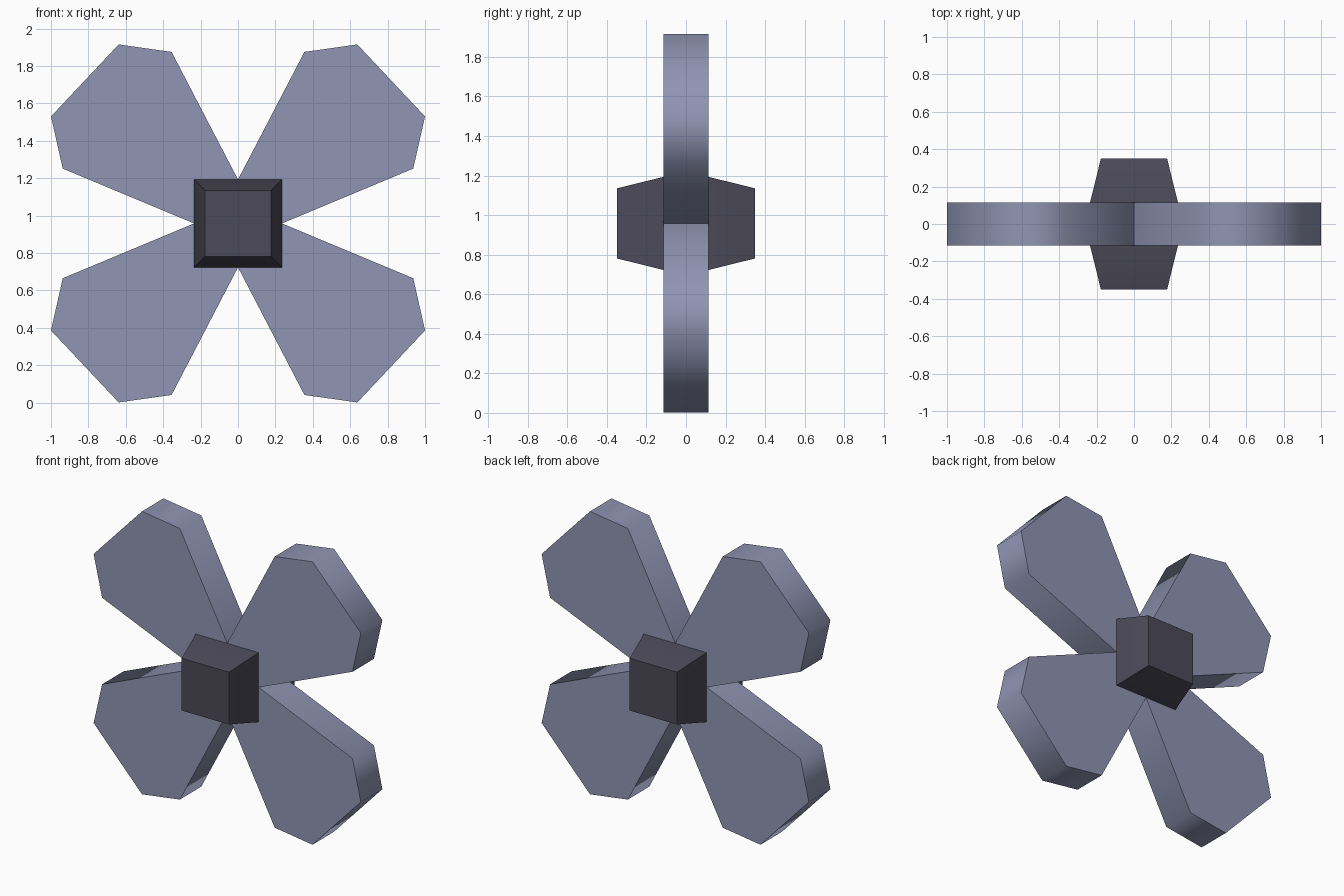
import bpy, bmesh, math

if "Cube" in bpy.data.objects:
    bpy.data.objects.remove(bpy.data.objects["Cube"])

CZ = 0.958        # height of the hub axis
R = 0.235         # hub half width at the blades
T = 0.115         # half thickness of the blades


def material(name, rgb):
    m = bpy.data.materials.new(name)
    m.diffuse_color = (*rgb, 1)
    m.use_nodes = True
    m.node_tree.nodes["Principled BSDF"].inputs["Base Color"].default_value = m.diffuse_color
    return m


def loft(name, rings, mat):
    """Solid skinned through rings of equal length, capped at both ends."""
    bm = bmesh.new()
    loops = [[bm.verts.new(p) for p in ring] for ring in rings]
    n = len(loops[0])
    for a, b in zip(loops, loops[1:]):
        for i in range(n):
            j = (i + 1) % n
            bm.faces.new((a[i], a[j], b[j], b[i]))
    bm.faces.new(loops[0])
    bm.faces.new(loops[-1])
    bmesh.ops.recalc_face_normals(bm, faces=bm.faces)
    me = bpy.data.meshes.new(name)
    bm.to_mesh(me)
    bm.free()
    me.materials.append(mat)
    ob = bpy.data.objects.new(name, me)
    bpy.context.collection.objects.link(ob)
    ob.location.z = CZ
    bpy.ops.object.select_all(action='DESELECT')
    ob.select_set(True)
    bpy.context.view_layer.objects.active = ob
    bpy.ops.object.shade_smooth_by_angle(angle=math.radians(62))
    return ob


blade_grey = material("blue grey", (0.28, 0.30, 0.45))
hub_grey = material("dark grey", (0.072, 0.068, 0.098))

# Four blades: one outline mirrored into each quadrant
outline = [(0, R), (0.355, 0.917), (0.638, 0.957), (1.0, 0.572),
           (0.937, 0.293), (R, 0)]
for side, sx in (("right", 1), ("left", -1)):
    for level, sz in (("upper", 1), ("lower", -1)):
        loft(f"{level}_{side}_blade",
             [[(x * sx, y, z * sz) for x, z in outline] for y in (-T, T)],
             blade_grey)

# Square hub tapering towards both ends
hub = [(-0.35, 0.177), (-T, R), (T, R), (0.35, 0.177)]
loft("hub", [[(-r, y, -r), (r, y, -r), (r, y, r), (-r, y, r)] for y, r in hub],
     hub_grey)
